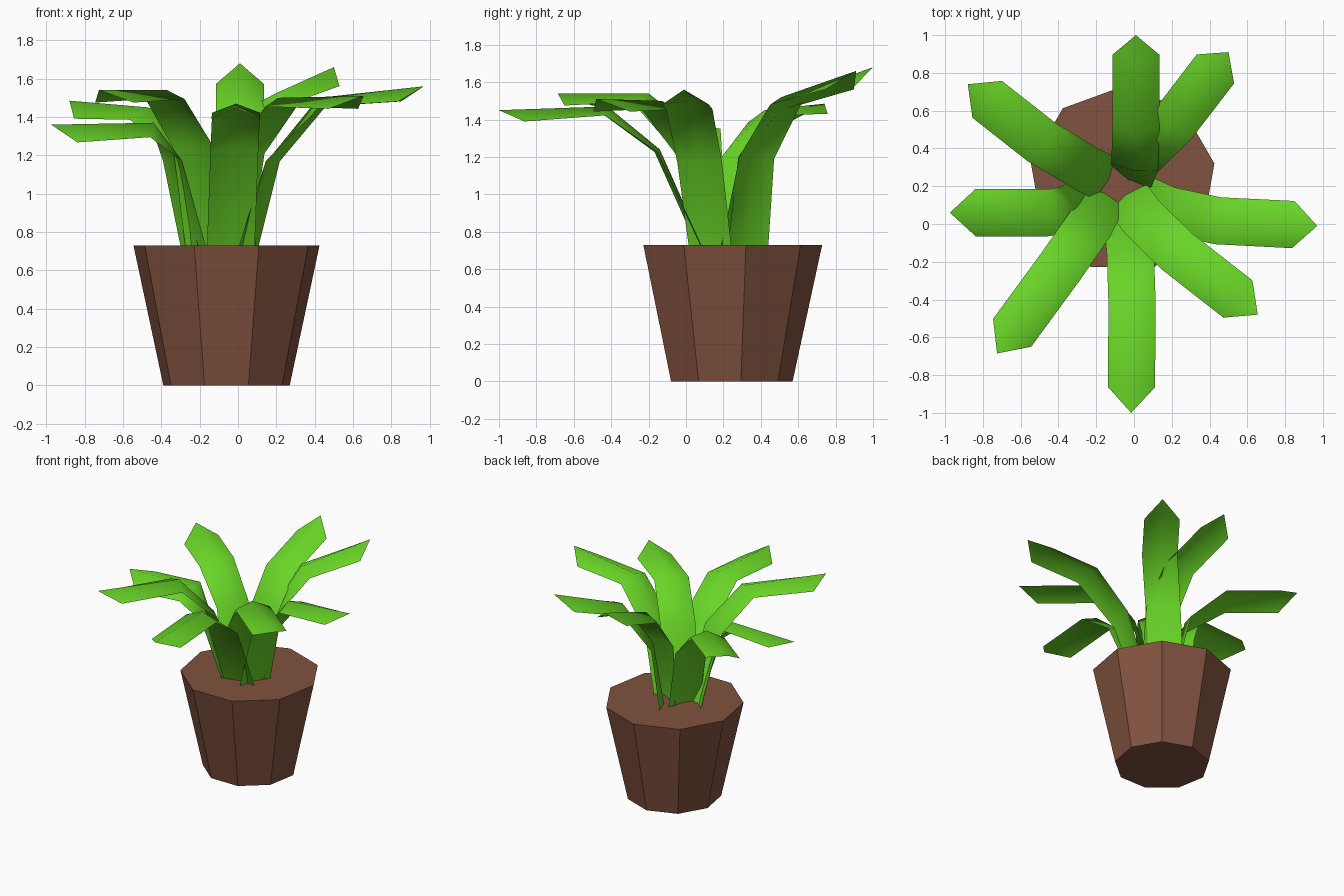
import bpy, bmesh
from mathutils import Vector

if "Cube" in bpy.data.objects:
    bpy.data.objects.remove(bpy.data.objects["Cube"])


def material(name, color):
    m = bpy.data.materials.new(name)
    m.diffuse_color = color
    m.use_nodes = True
    m.node_tree.nodes["Principled BSDF"].inputs["Base Color"].default_value = m.diffuse_color
    return m


def finish(bm, name, mat, smooth=False):
    bmesh.ops.recalc_face_normals(bm, faces=bm.faces)
    me = bpy.data.meshes.new(name)
    for f in bm.faces:
        f.smooth = smooth
    bm.to_mesh(me)
    bm.free()
    me.materials.append(mat)
    ob = bpy.data.objects.new(name, me)
    bpy.context.collection.objects.link(ob)
    return ob


clay = material("clay", (0.22, 0.085, 0.05, 1))
green = material("leaf_green", (0.14, 0.66, 0.02, 1))

# Pot: tapered nine-sided block, one corner pointing to the back
bm = bmesh.new()
bmesh.ops.create_cone(bm, cap_ends=True, segments=9, radius1=0.335, radius2=0.493, depth=0.73)
back = max((v.co for v in bm.verts if v.co.z > 0), key=lambda c: c.y)
turn = back.xy.angle_signed(Vector((0, 1)))
pot = finish(bm, "pot", clay)
pot.location = (-0.06, 0.235, 0.365)
pot.rotation_euler.z = -turn


# Leaf: folded strip with a raised centre ridge, ending in a point;
# tilt raises one edge and lowers the other
def leaf(name, base, knee, bend, tip, tilt=0.0):
    base, knee, bend, tip = map(Vector, (base, knee, bend, tip))
    neck = tip - (tip - bend).normalized() * 0.135
    path = [base, knee, bend, neck, tip]
    bm = bmesh.new()
    rows = []
    for i, p in enumerate(path[:-1]):
        t = (path[i + 1] - path[max(i - 1, 0)]).normalized()
        side = t.cross(Vector((0, 0, 1))).normalized()
        up = side.cross(t)
        drop = up * (0.02, 0.025, 0.05, 0.065)[i]
        side = side * 0.125 + up * (tilt if i > 1 else 0)
        rows.append([bm.verts.new(q) for q in (p - side - drop, p, p + side - drop)])
    for a, b in zip(rows, rows[1:]):
        for k in (0, 1):
            bm.faces.new((a[k], a[k + 1], b[k + 1], b[k]))
    end = bm.verts.new(tip)
    for k in (0, 1):
        bm.faces.new((rows[-1][k], rows[-1][k + 1], end))
    finish(bm, name, green, smooth=True)


# Eight leaves around the pot: soil point, knee, bend, tip
leaf("leaf_back", (-0.03, 0.23, 0.7), (0.0, 0.28, 1.2), (0.01, 0.48, 1.49), (0.01, 1.0, 1.68))
leaf("leaf_back_right", (-0.04, 0.32, 0.7), (0.03, 0.36, 1.2), (0.19, 0.51, 1.52), (0.50, 0.91, 1.66))
leaf("leaf_right", (0.03, 0.14, 0.7), (0.16, 0.08, 1.18), (0.42, 0.02, 1.50), (0.97, -0.01, 1.56))
leaf("leaf_front_right", (-0.05, 0.16, 0.7), (0.03, 0.05, 1.22), (0.21, -0.13, 1.5), (0.655, -0.48, 1.51))
leaf("leaf_front", (-0.04, 0.10, 0.7), (-0.02, -0.14, 1.24), (-0.01, -0.42, 1.47), (-0.015, -1.0, 1.45))
leaf("leaf_front_left", (-0.15, 0.17, 0.7), (-0.22, 0.02, 1.25), (-0.37, -0.20, 1.54), (-0.725, -0.685, 1.54))
leaf("leaf_left", (-0.21, 0.16, 0.7), (-0.32, 0.09, 1.18), (-0.44, 0.06, 1.37), (-0.975, 0.06, 1.36), 0.03)
leaf("leaf_back_left", (-0.13, 0.23, 0.7), (-0.23, 0.28, 1.2), (-0.47, 0.42, 1.45), (-0.88, 0.74, 1.485), 0.02)
